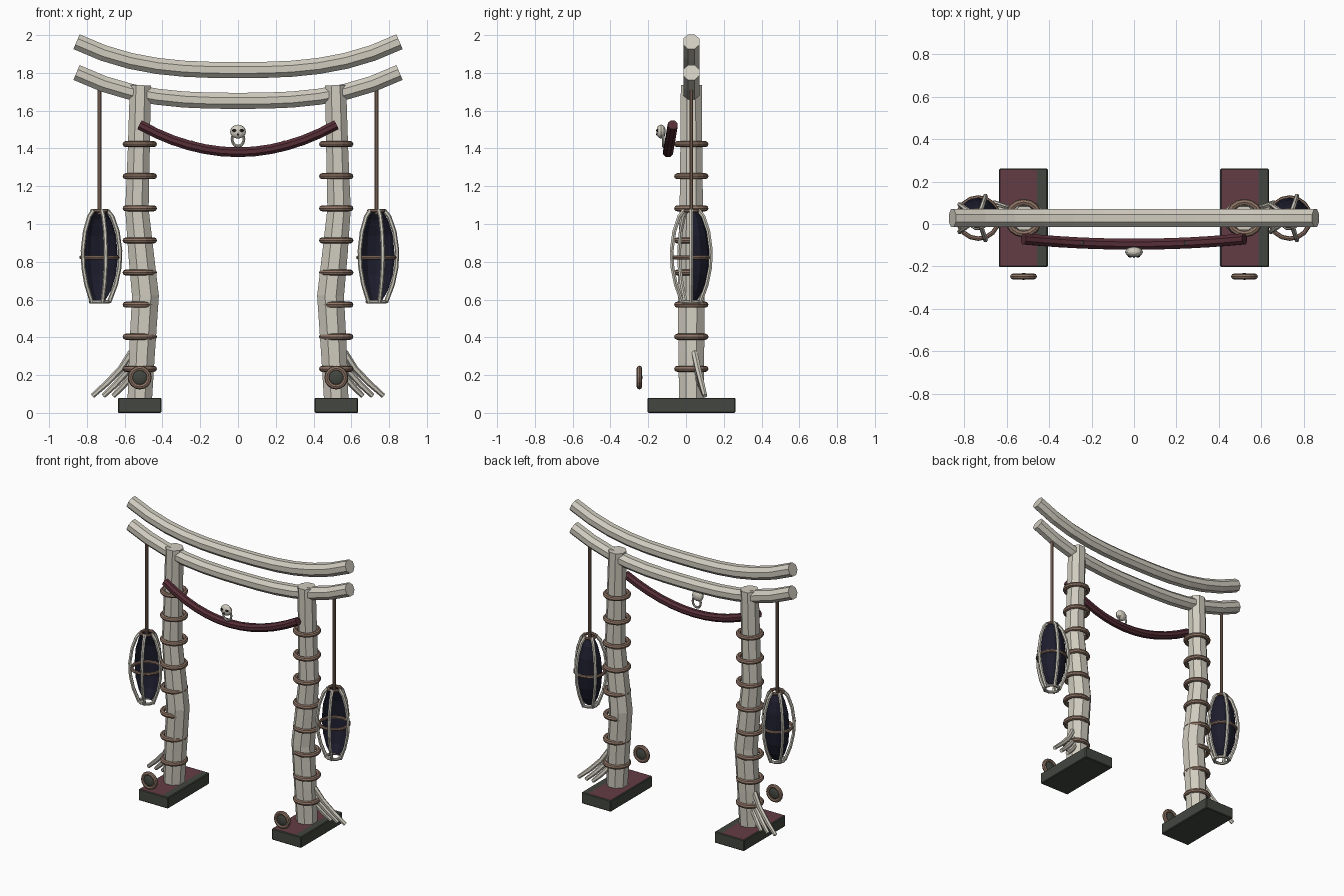
import bpy, bmesh, math
from mathutils import Vector, Matrix

if "Cube" in bpy.data.objects:
    bpy.data.objects.remove(bpy.data.objects["Cube"])

YC = 0.028  # depth of the gate's centre line


def mat(name, r, g, b):
    m = bpy.data.materials.new(name)
    m.diffuse_color = (r, g, b, 1)
    m.use_nodes = True
    m.node_tree.nodes["Principled BSDF"].inputs["Base Color"].default_value = m.diffuse_color
    return m


BONE = mat("pale bone", 0.63, 0.60, 0.52)
STONE = mat("dark green stone", 0.056, 0.063, 0.050)
MAROON = mat("maroon top", 0.125, 0.045, 0.058)
CLOTH = mat("dark red cloth", 0.092, 0.027, 0.037)
BROWN = mat("brown cord", 0.27, 0.175, 0.13)
NAVY = mat("navy shell", 0.012, 0.012, 0.026)
BLACK = mat("black eye", 0.012, 0.012, 0.012)


def finish(bm, name, *mats, normals=True):
    if normals:
        bmesh.ops.recalc_face_normals(bm, faces=bm.faces)
    me = bpy.data.meshes.new(name)
    bm.to_mesh(me)
    bm.free()
    for m in mats:
        me.materials.append(m)
    ob = bpy.data.objects.new(name, me)
    bpy.context.collection.objects.link(ob)
    return ob


def bridge(bm, rings, closed=True):
    n = len(rings[0])
    for a, b in zip(rings, rings[1:]):
        for i in range(n if closed else n - 1):
            j = (i + 1) % n
            bm.faces.new((a[i], a[j], b[j], b[i]))


def tube(name, pts, radii, m, sides=8):
    """Sweep a flat-sided section along a path, capped at both ends."""
    pts = [Vector(p) for p in pts]
    if not isinstance(radii, (list, tuple)):
        radii = [radii] * len(pts)
    bm, rings = bmesh.new(), []
    for k, p in enumerate(pts):
        t = (pts[min(k + 1, len(pts) - 1)] - pts[max(k - 1, 0)]).normalized()
        n = Vector((0, 1, 0))
        n = (n - t * n.dot(t)).normalized()
        b = t.cross(n)
        ring = []
        for i in range(sides):
            a = 2 * math.pi * (i + 0.5) / sides
            ring.append(bm.verts.new(p + radii[k] * (n * math.cos(a) + b * math.sin(a))))
        rings.append(ring)
    bridge(bm, rings)
    bm.faces.new(rings[0])
    bm.faces.new(rings[-1])
    return finish(bm, name, m)


def torus(name, loc, major, minor, m, rot=None, scale=(1, 1, 1), seg=16, sides=8):
    bm, rings = bmesh.new(), []
    for i in range(seg):
        a = 2 * math.pi * i / seg
        ring = []
        for j in range(sides):
            c = 2 * math.pi * j / sides
            r = major + minor * math.cos(c)
            ring.append(bm.verts.new((r * math.cos(a), r * math.sin(a), minor * math.sin(c))))
        rings.append(ring)
    bridge(bm, rings + rings[:1])
    M = Matrix.Translation(loc) @ Matrix.Diagonal((*scale, 1))
    bm.transform(M @ rot if rot else M)
    return finish(bm, name, m)


def ball(name, loc, scale, m, u=12, v=8):
    bm = bmesh.new()
    bmesh.ops.create_uvsphere(bm, u_segments=u, v_segments=v, radius=1)
    bm.transform(Matrix.Translation(loc) @ Matrix.Diagonal((*scale, 1)))
    return finish(bm, name, m)


FACE_FRONT = Matrix.Rotation(math.pi / 2, 4, 'X')

# Two upswept crossbeams
for name, z in (("upper_beam", 1.815), ("lower_beam", 1.652)):
    xs = [-0.855 + 1.71 * i / 12 for i in range(13)]
    tube(name, [(x, YC, z + 0.15 * abs(x / 0.855) ** 2.8) for x in xs], 0.046, BONE)

for s, side in ((-1, "left"), (1, "right")):
    # Stone base, maroon on top apart from a strip at its +x edge
    bm = bmesh.new()
    bmesh.ops.create_cube(bm, size=1)
    bm.transform(Matrix.Translation((s * 0.521, 0.029, 0.04)) @ Matrix.Diagonal((0.23, 0.464, 0.08, 1)))
    bmesh.ops.bevel(bm, geom=bm.edges[:], offset=0.005, segments=1, affect='EDGES')
    cut = s * 0.521 + 0.065
    bmesh.ops.bisect_plane(bm, geom=bm.verts[:] + bm.edges[:] + bm.faces[:],
                           plane_co=(cut, 0, 0), plane_no=(1, 0, 0))
    bm.normal_update()
    for f in bm.faces:
        if f.normal.z > 0.9 and f.calc_center_median().x < cut:
            f.material_index = 1
    finish(bm, side + "_base", STONE, MAROON)

    # Crooked pillar
    tube(side + "_pillar",
         [(s * x, YC, z) for x, z in ((0.52, 0.07), (0.508, 0.32), (0.49, 0.62),
                                      (0.513, 0.84), (0.535, 1.08), (0.525, 1.4), (0.517, 1.735))],
         [0.07, 0.074, 0.077, 0.073, 0.067, 0.063, 0.06], BONE)

    # Cord rings up the pillar
    for i in range(8):
        torus(f"{side}_pillar_ring_{i + 1}", (s * 0.52, YC, 0.233 + 0.17 * i), 0.075, 0.016, BROWN)

    # Root strands at the pillar foot
    for i, tip in enumerate((0.77, 0.712, 0.66)):
        x0 = 0.565 - 0.012 * i
        pts = [(s * (x0 + (tip - x0) * t ** 1.2), 0.045 + 0.055 * t, 0.32 - 0.04 * i - (0.23 - 0.04 * i) * t ** 0.9)
               for t in (0, 0.33, 0.67, 1)]
        tube(f"{side}_root_{i + 1}", pts, [0.018, 0.017, 0.016, 0.013], BONE, 6)

    # Round emblem in front of the base
    c = (s * 0.52, -0.247, 0.187)
    torus(side + "_emblem_rim", c, 0.049, 0.014, BROWN, FACE_FRONT)
    ball(side + "_emblem_disc", c, (0.042, 0.016, 0.042), STONE)

    # Hanging pod: cord, half shell at the back, five ribs, hoops
    px = s * 0.733
    tube(side + "_pod_cord", [(px, YC, 1.05), (px, YC, 1.73)], 0.0105, BROWN, 8)
    bm, rings = bmesh.new(), []
    for r, z in ((0.03, 0.595), (0.062, 0.65), (0.087, 0.73), (0.097, 0.83),
                 (0.087, 0.94), (0.062, 1.02), (0.033, 1.07)):
        rings.append([bm.verts.new((px + r * math.cos(a), YC + r * math.sin(a), z))
                      for a in (math.pi * i / 6 for i in range(7))])
    bridge(bm, rings, closed=False)
    finish(bm, side + "_pod_shell", NAVY, normals=False)
    for k in range(5):
        a = 2 * math.pi / 5 * k
        pts = [(px + r * math.cos(a), YC + r * math.sin(a), z)
               for r, z in ((0.05, 0.585), (0.086, 0.68), (0.105, 0.77), (0.109, 0.86),
                            (0.095, 0.96), (0.067, 1.04), (0.04, 1.073))]
        tube(f"{side}_pod_rib_{k + 1}", pts, 0.0115, BONE, 6)
    torus(side + "_pod_hoop", (px, YC, 0.823), 0.097, 0.0105, BROWN)
    torus(side + "_pod_top_ring", (px, YC, 1.07), 0.04, 0.01, BROWN, seg=10)
    torus(side + "_pod_bottom_ring", (px, YC, 0.588), 0.048, 0.01, BONE, seg=10)

# Sagging cloth rope between the pillars, with two small green knots on it
tube("cloth_swag", [(0.52 * t, -0.095 + 0.025 * t * t, 1.38 + 0.145 * t * t)
                    for t in (i / 6 for i in range(-6, 7))], 0.028, CLOTH)
for s, side in ((-1, "left"), (1, "right")):
    ball(side + "_swag_knot", (s * 0.245, -0.09, 1.428), (0.014, 0.014, 0.014), STONE, 8, 6)

# Small skull above the swag
ball("skull", (0, -0.132, 1.489), (0.042, 0.025, 0.037), BONE)
for s, side in ((-1, "left"), (1, "right")):
    ball(side + "_eye", (s * 0.018, -0.149, 1.495), (0.013, 0.009, 0.009), BLACK, 8, 6)
ball("nose", (0, -0.154, 1.475), (0.005, 0.006, 0.006), BLACK, 6, 4)
torus("jaw", (0, -0.12, 1.45), 0.032, 0.007, BONE, FACE_FRONT, (1, 1, 1.2), 12)
